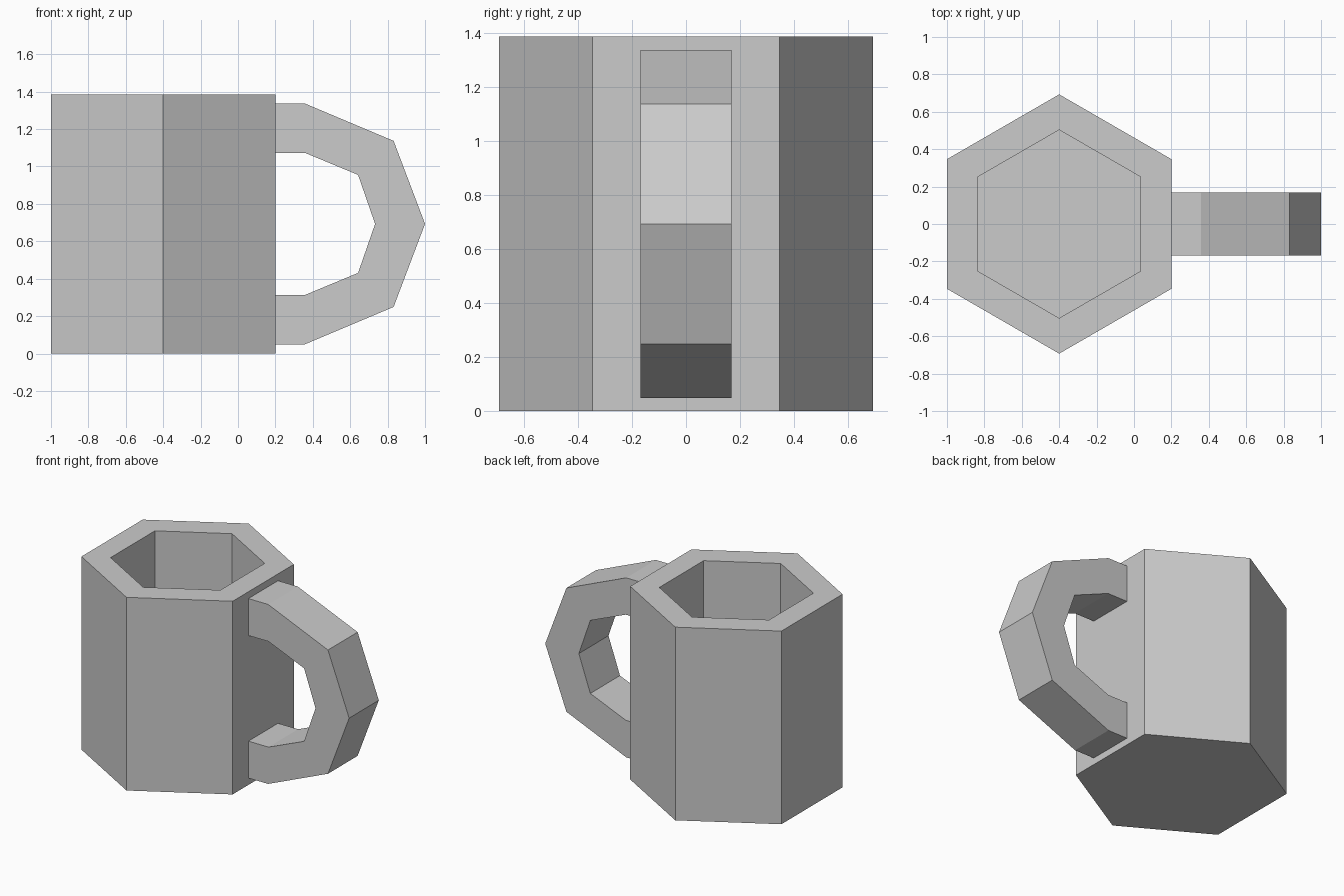
import bpy, bmesh
from math import sin, cos, pi

if "Cube" in bpy.data.objects:
    bpy.data.objects.remove(bpy.data.objects["Cube"])

HEIGHT = 1.386
MID = HEIGHT / 2
CX = -0.4


def finish(name, bm):
    bmesh.ops.recalc_face_normals(bm, faces=bm.faces)
    mesh = bpy.data.meshes.new(name)
    bm.to_mesh(mesh)
    bm.free()
    obj = bpy.data.objects.new(name, mesh)
    bpy.context.collection.objects.link(obj)
    return obj


def bridge(bm, rings, closed):
    pairs = list(zip(rings, rings[1:]))
    if closed:
        pairs.append((rings[-1], rings[0]))
    for a, b in pairs:
        n = len(a)
        for i in range(n):
            j = (i + 1) % n
            bm.faces.new((a[i], a[j], b[j], b[i]))
    if not closed:
        bm.faces.new(rings[0])
        bm.faces.new(rings[-1])


# Hexagonal cup: outer base, outer rim, inner rim, inner floor
bm = bmesh.new()
profile = [(0.693, 0), (0.693, HEIGHT), (0.503, HEIGHT), (0.503, 0.18)]
rings = []
for r, z in profile:
    angles = [pi / 6 + i * pi / 3 for i in range(6)]
    rings.append([bm.verts.new((CX + r * cos(a), r * sin(a), z)) for a in angles])
bridge(bm, rings, closed=False)
finish("cup", bm)

# Faceted handle: upper half of (outer, inner) profile, mirrored about mid height
upper = [((0.19, 1.337), (0.19, 1.072)),
         ((0.357, 1.337), (0.36, 1.072)),
         ((0.832, 1.137), (0.642, 0.955))]
tip = [((1.0, MID), (0.733, MID))]
lower = [tuple((x, HEIGHT - z) for x, z in pair) for pair in reversed(upper)]
bm = bmesh.new()
W = 0.168
rings = []
for (ox, oz), (ix, iz) in upper + tip + lower:
    corners = [(ox, -W, oz), (ox, W, oz), (ix, W, iz), (ix, -W, iz)]
    rings.append([bm.verts.new(c) for c in corners])
bridge(bm, rings, closed=False)
finish("handle", bm)
